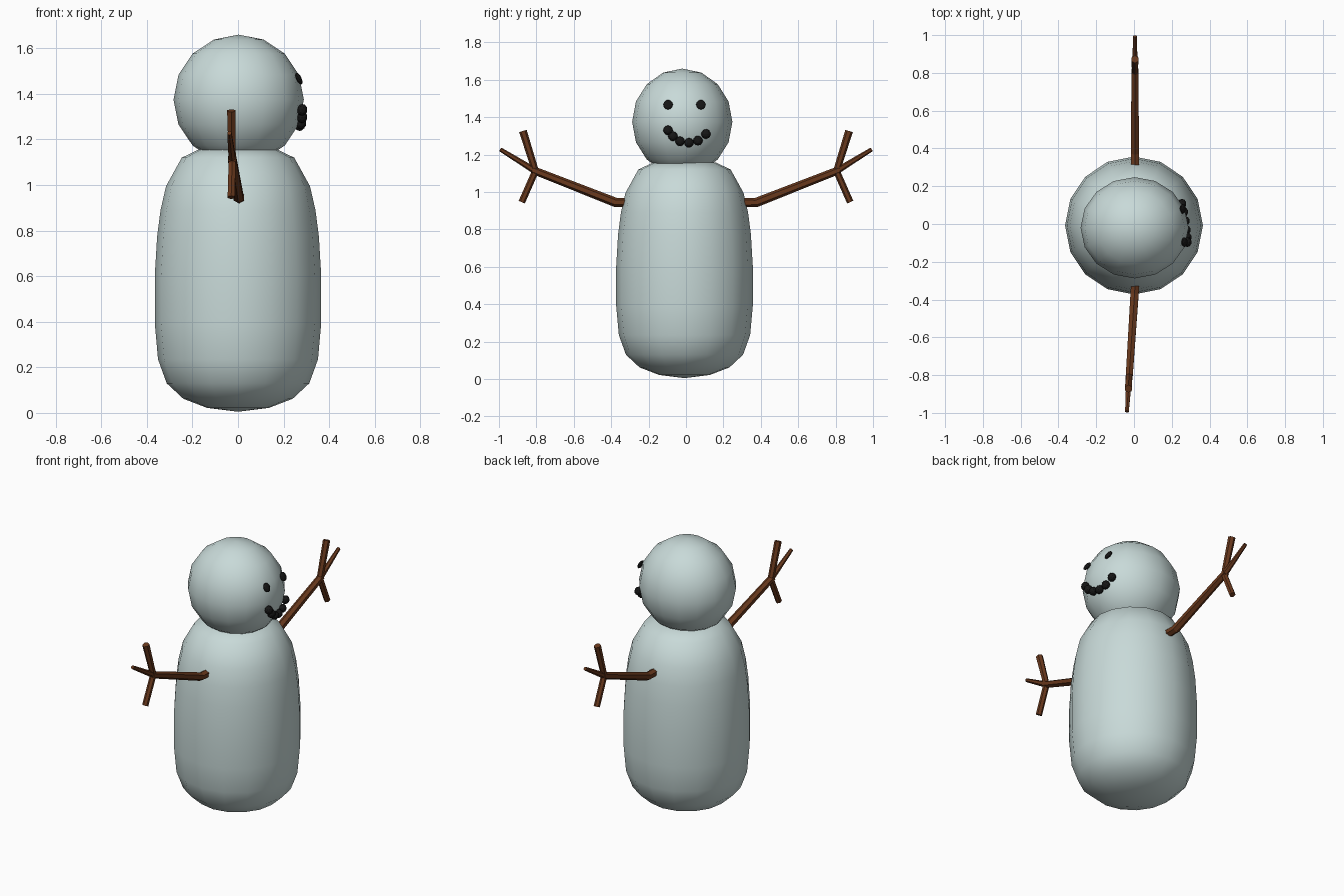
import bpy, bmesh
from math import cos, sin, pi, sqrt
from mathutils import Vector

if "Cube" in bpy.data.objects:
    bpy.data.objects.remove(bpy.data.objects["Cube"])


def material(name, rgb):
    m = bpy.data.materials.new(name)
    m.diffuse_color = (*rgb, 1)
    m.use_nodes = True
    m.node_tree.nodes["Principled BSDF"].inputs["Base Color"].default_value = m.diffuse_color
    return m


SNOW = material("snow", (0.58, 0.70, 0.69))
WOOD = material("wood", (0.14, 0.04, 0.012))
COAL = material("coal", (0.008, 0.008, 0.008))


def finish(bm, name, mat, smooth):
    bmesh.ops.recalc_face_normals(bm, faces=bm.faces)
    mesh = bpy.data.meshes.new(name)
    bm.to_mesh(mesh)
    bm.free()
    mesh.materials.append(mat)
    for p in mesh.polygons:
        p.use_smooth = smooth
    ob = bpy.data.objects.new(name, mesh)
    bpy.context.collection.objects.link(ob)
    return ob


def add_tube(bm, path, sides=6):
    """Tube through (point, radius) pairs lying near the yz plane, with end caps."""
    rings = []
    pts = [Vector(p) for p, r in path]
    for i, (p, r) in enumerate(path):
        t = (pts[min(i + 1, len(pts) - 1)] - pts[max(i - 1, 0)]).normalized()
        u = t.cross(Vector((1, 0, 0))).normalized()
        v = t.cross(u)
        rings.append([bm.verts.new(pts[i] + r * (cos(a) * u + sin(a) * v))
                      for a in (2 * pi * k / sides for k in range(sides))])
    for a, b in zip(rings, rings[1:]):
        for k in range(sides):
            n = (k + 1) % sides
            bm.faces.new((a[k], a[n], b[n], b[k]))
    bm.faces.new(rings[0])
    bm.faces.new(rings[-1])


# Body: lathed profile (radius, height)
profile = [(0, 0.005), (0.136, 0.022), (0.24, 0.062), (0.313, 0.13), (0.351, 0.235),
           (0.365, 0.39), (0.365, 0.607), (0.355, 0.774), (0.34, 0.89), (0.316, 0.995),
           (0.247, 1.12), (0.17, 1.157), (0, 1.17)]
bm = bmesh.new()
verts = [bm.verts.new((r, 0, z)) for r, z in profile]
edges = [bm.edges.new(e) for e in zip(verts, verts[1:])]
bmesh.ops.spin(bm, geom=verts + edges, cent=(0, 0, 0), axis=(0, 0, 1),
               angle=2 * pi, steps=16, use_merge=True)
bmesh.ops.remove_doubles(bm, verts=bm.verts, dist=1e-4)
body = finish(bm, "body", SNOW, True)
body.location.y = -0.008

# Head: slightly squashed ball
HC, HR = Vector((0.003, -0.02, 1.375)), Vector((0.286, 0.268, 0.285))
bm = bmesh.new()
bmesh.ops.create_uvsphere(bm, u_segments=16, v_segments=8, radius=1)
for v in bm.verts:
    v.co = HC + v.co * HR
finish(bm, "head", SNOW, True)

# Eyes and mouth: coal lumps seated on the +x side of the head
eyes = [(-0.096, 1.467), (0.08, 1.467)]
mouth = [(-0.096, 1.33), (-0.07, 1.298), (-0.032, 1.271),
         (0.016, 1.263), (0.064, 1.275), (0.107, 1.31)]


def lumps(name, spots, lift, depth):
    bm = bmesh.new()
    for y, z in spots:
        dy, dz = (y - HC.y) / HR.y, (z - HC.z) / HR.z
        x = HC.x + HR.x * sqrt(1 - dy * dy - dz * dz) + lift
        new = bmesh.ops.create_icosphere(bm, subdivisions=2, radius=0.026)["verts"]
        for v in new:
            v.co = Vector((v.co.x * depth - 0.4 * v.co.z * (z > HC.z), v.co.y, v.co.z)) \
                + Vector((x, y, z))
    finish(bm, name, COAL, False)


lumps("eyes", eyes, 0.006, 0.5)
lumps("mouth", mouth, 0.008, 0.9)

# Stick arms: bent branch with three twigs; the -y arm leans back slightly
for name, s, lean in (("left_arm", 1, 0.0), ("right_arm", -1, 0.065)):
    def at(y, z):
        return (0.005 - lean * (y - 0.34), s * y, z)
    bm = bmesh.new()
    add_tube(bm, [(at(0.27, 0.944), 0.025), (at(0.375, 0.944), 0.025),
                  (at(0.82, 1.118), 0.021)])
    for y, z, r in ((0.872, 1.326, 0.021), (0.993, 1.228, 0.011), (0.878, 0.946, 0.018)):
        add_tube(bm, [(at(0.805, 1.112), 0.018), (at(y, z), r)])
    finish(bm, name, WOOD, False)
